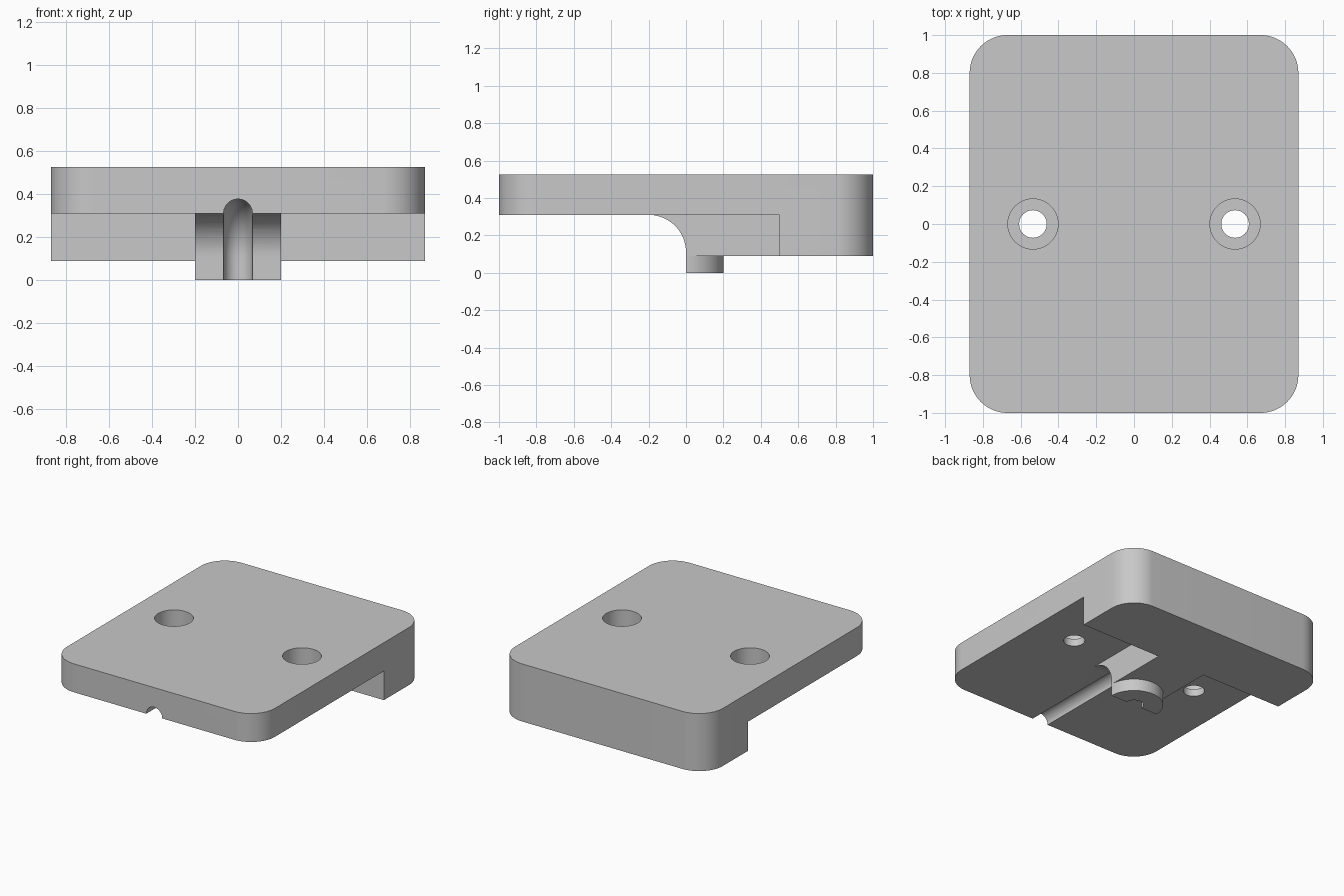
import bpy, bmesh
from math import sin, cos, pi

cube = bpy.data.objects.get("Cube")
if cube:
    bpy.data.objects.remove(cube, do_unlink=True)

grey = bpy.data.materials.new("plain grey")
grey.use_nodes = True
GREY = (0.58, 0.58, 0.58, 1)
grey.diffuse_color = GREY
grey.node_tree.nodes["Principled BSDF"].inputs["Base Color"].default_value = GREY

W, D = 0.87, 1.0                    # half width, half depth
Z_TOP, Z_STEP, Z_LOW = 0.525, 0.31, 0.09
BEND, BOSS, GROOVE = 0.2, 0.2, 0.067
ARC = [pi / 2 * i / 16 for i in range(17)]


def loft(name, rings):
    """Closed solid through a list of equal-sized rings."""
    bm = bmesh.new()
    loops = [[bm.verts.new(p) for p in ring] for ring in rings]
    n = len(loops[0])
    for a, b in zip(loops, loops[1:]):
        for i in range(n):
            bm.faces.new((a[i], a[(i + 1) % n], b[(i + 1) % n], b[i]))
    bm.faces.new(loops[0])
    bm.faces.new(loops[-1])
    bmesh.ops.recalc_face_normals(bm, faces=bm.faces)
    mesh = bpy.data.meshes.new(name)
    bm.to_mesh(mesh)
    bm.free()
    mesh.materials.append(grey)
    ob = bpy.data.objects.new(name, mesh)
    bpy.context.collection.objects.link(ob)
    return ob


def prism_z(name, outline, z0, z1):
    return loft(name, [[(x, y, z) for x, y in outline] for z in (z0, z1)])


def prism_x(name, outline, x0, x1):
    return loft(name, [[(x, y, z) for y, z in outline] for x in (x0, x1)])


def circle(cx, r, n=48):
    return [(cx + r * cos(2 * pi * i / n), r * sin(2 * pi * i / n)) for i in range(n)]


def cut(ob, cutters):
    for c in cutters:
        c.hide_render = True
        m = ob.modifiers.new("cut", 'BOOLEAN')
        m.operation, m.solver, m.object = 'DIFFERENCE', 'EXACT', c
    deps = bpy.context.evaluated_depsgraph_get()
    mesh = bpy.data.meshes.new_from_object(ob.evaluated_get(deps))
    ob.modifiers.clear()
    ob.data = mesh


# Rounded slab
R = 0.2
outline = []
for k, (sx, sy) in enumerate([(1, 1), (-1, 1), (-1, -1), (1, -1)]):
    outline += [(sx * (W - R) + R * cos(a + k * pi / 2),
                 sy * (D - R) + R * sin(a + k * pi / 2)) for a in ARC]
body = prism_z("body", outline, Z_LOW, Z_TOP)

# Recess under the front, leaving a filleted centre boss
zc = Z_STEP - BEND
fillet = [(-BEND + BEND * sin(t), zc + BEND * cos(t)) for t in ARC]
cutters = [prism_x("front_recess_cutter",
                   [(-1.2, -0.1), (-1.2, Z_STEP)] + fillet + [(0, -0.1)], -1, 1)]
side = [(-1.3, -0.2), (-1.3, Z_STEP), (0.5, Z_STEP), (0.5, -0.2)]
for s in (-1, 1):
    cutters.append(prism_x("side_recess_cutter", side, s * BOSS, s * 1.1))

# Counterbored screw holes
for s in (-1, 1):
    cutters.append(prism_z("hole_cutter", circle(s * 0.535, 0.073), 0, 0.7))
    cutters.append(prism_z("counterbore_cutter", circle(s * 0.535, 0.133), 0.365, 0.7))


# Round groove that runs along the underside and bends down
def ring(y, z, t, n=32):
    pts = [2 * pi * (i + 0.5) / n for i in range(n)]
    return [(GROOVE * cos(a), y + GROOVE * sin(a) * sin(t),
             z + GROOVE * sin(a) * cos(t)) for a in pts]


groove = loft("groove_cutter", [ring(-1.2, Z_STEP, 0)]
              + [ring(y, z, t) for (y, z), t in zip(fillet, ARC)]
              + [ring(0, -0.1, pi / 2)])
cutters.append(groove)
cut(body, cutters)

# Half-round peg below the boss
half = [(BOSS * cos(pi * i / 32), BOSS * sin(pi * i / 32)) for i in range(33)]
peg = prism_z("half_round_peg", half, 0, Z_LOW)
cut(peg, [groove])

for c in cutters:
    bpy.data.objects.remove(c, do_unlink=True)

# Smooth curves, sharp edges
bpy.ops.object.select_all(action='DESELECT')
for ob in (body, peg):
    ob.select_set(True)
bpy.context.view_layer.objects.active = body
bpy.ops.object.shade_smooth_by_angle(angle=pi / 6)
